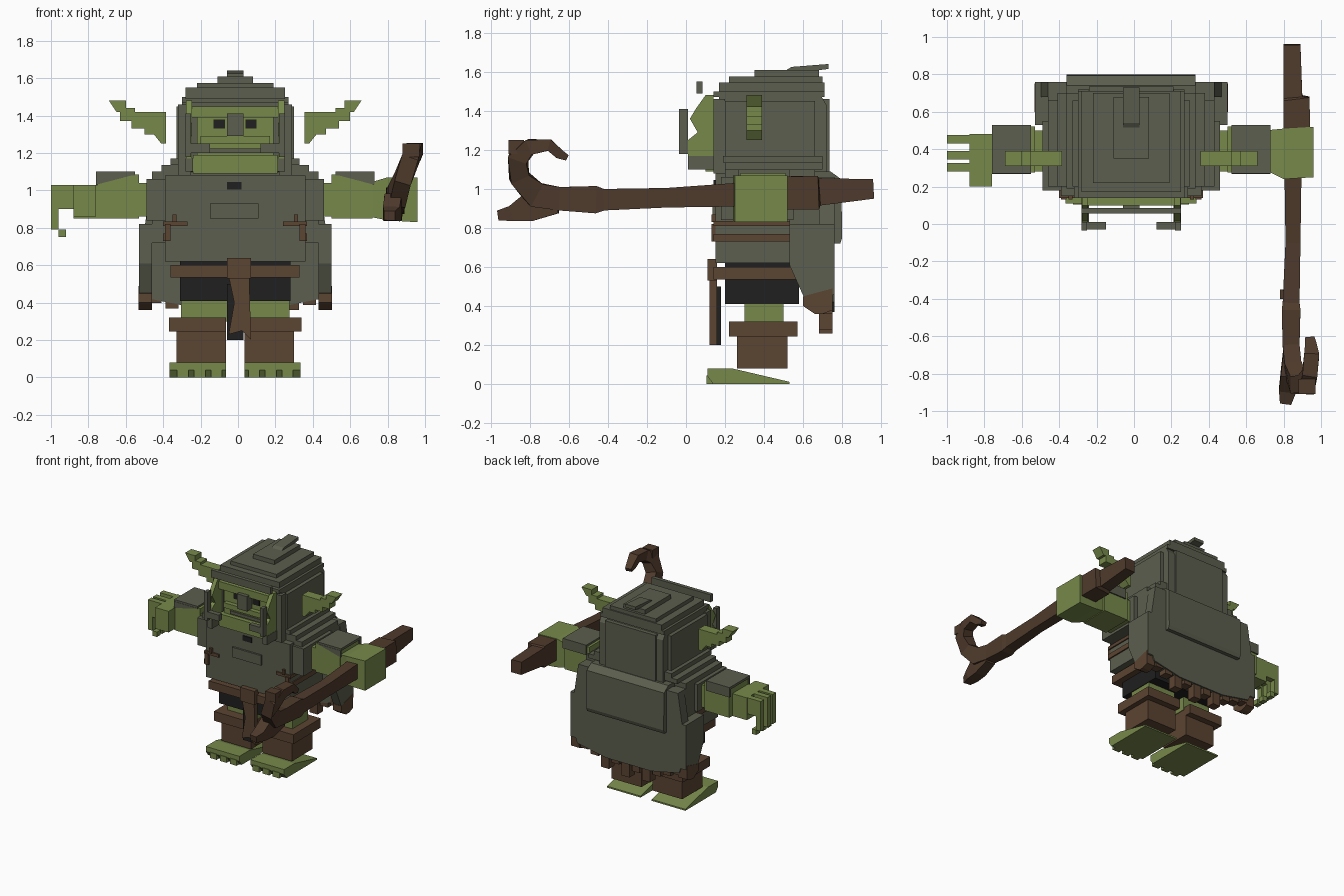
import bpy, bmesh
from mathutils import Vector

CX = -0.015  # symmetry plane of the body


def material(name, rgb):
    m = bpy.data.materials.new(name)
    m.diffuse_color = (*rgb, 1)
    return m


CLOTH = material("grey_green_cloth", (0.105, 0.112, 0.076))
SKIN = material("green_skin", (0.185, 0.25, 0.07))
BROWN = material("brown_leather", (0.105, 0.058, 0.032))
WOOD = material("dark_wood", (0.078, 0.043, 0.025))
BLACK = material("black_cloth", (0.014, 0.014, 0.014))


def finish(name, bm, mat):
    bmesh.ops.recalc_face_normals(bm, faces=bm.faces)
    me = bpy.data.meshes.new(name)
    bm.to_mesh(me)
    bm.free()
    me.materials.append(mat)
    ob = bpy.data.objects.new(name, me)
    bpy.context.collection.objects.link(ob)
    return ob


def add_loft(bm, rings):
    loops = [[bm.verts.new(p) for p in r] for r in rings]
    n = len(loops[0])
    for a, b in zip(loops, loops[1:]):
        for i in range(n):
            bm.faces.new((a[i], a[(i + 1) % n], b[(i + 1) % n], b[i]))
    bm.faces.new(loops[0])
    bm.faces.new(loops[-1])


def boxes(name, mat, items, mirror=False):
    """Each item is x0, x1, y0, y1, z0, z1; mirror repeats it across CX."""
    bm = bmesh.new()
    for x0, x1, y0, y1, z0, z1 in items:
        spans = [(x0, x1)] + ([(2 * CX - x1, 2 * CX - x0)] if mirror else [])
        for a, b in spans:
            add_loft(bm, [[(a, y0, z), (b, y0, z), (b, y1, z), (a, y1, z)] for z in (z0, z1)])
    return finish(name, bm, mat)


def prism(name, mat, profile, lo, hi, axis, mirror=False):
    """Extrude a profile: (y, z) along x, or (x, z) along y."""
    bm = bmesh.new()
    for s in ((1, -1) if mirror else (1,)):
        def put(p, t):
            x, y, z = (t, p[0], p[1]) if axis == "x" else (p[0], t, p[1])
            return (x if s == 1 else 2 * CX - x, y, z)
        add_loft(bm, [[put(p, t) for p in profile] for t in (lo, hi)])
    return finish(name, bm, mat)


def rod(name, mat, path):
    """Square rod through points x, y, z with half width and half height."""
    bm, rings = bmesh.new(), []
    pts = [Vector(p[:3]) for p in path]
    for i, p in enumerate(path):
        t = (pts[min(i + 1, len(pts) - 1)] - pts[max(i - 1, 0)]).normalized()
        side = (Vector((1, 0, 0)) - t * t.x).normalized()
        up = t.cross(side)
        rings.append([pts[i] + side * p[3] * a + up * p[4] * b
                      for a, b in ((-1, -1), (1, -1), (1, 1), (-1, 1))])
    add_loft(bm, rings)
    return finish(name, bm, mat)


# Torso, with stepped shoulders and a narrower waist
boxes("torso", CLOTH, [
    (-0.49, 0.46, 0.18, 0.55, 0.84, 1.06),
    (-0.39, 0.36, 0.15, 0.57, 0.62, 1.08),
    (-0.46, 0.43, 0.20, 0.66, 1.06, 1.10),
    (-0.41, 0.38, 0.20, 0.70, 1.10, 1.135),
    (-0.36, 0.33, 0.19, 0.70, 1.135, 1.17)])
boxes("chest_plate", CLOTH, [(-0.15, 0.11, 0.135, 0.16, 0.85, 0.93)])
boxes("collar_hole", BLACK, [(-0.06, 0.02, 0.142, 0.16, 1.005, 1.045)])
boxes("chest_trim", BROWN, [
    (0.24, 0.37, 0.14, 0.53, 0.81, 0.835),
    (0.33, 0.37, 0.14, 0.53, 0.73, 0.77),
    (0.33, 0.36, 0.13, 0.16, 0.73, 0.82),
    (0.30, 0.32, 0.13, 0.16, 0.83, 0.87)], mirror=True)

# Cape with side walls, a raised back panel and a ragged hem
prism("cape_back", CLOTH, [(-0.46, 1.06), (-0.50, 0.80), (-0.53, 0.60), (-0.47, 0.42), (-0.22, 0.37),
      (0.19, 0.37), (0.44, 0.42), (0.50, 0.60), (0.47, 0.80), (0.43, 1.06)], 0.68, 0.76, "y")
prism("cape_side", CLOTH, [(0.53, 0.82), (0.76, 0.82), (0.76, 0.46), (0.62, 0.41), (0.53, 0.61)],
      0.43, 0.50, "x", mirror=True)
boxes("cape_shoulder", CLOTH, [(0.34, 0.43, 0.53, 0.72, 0.72, 1.06)], mirror=True)
prism("back_panel", CLOTH, [(0.70, 0.72), (0.79, 0.72), (0.80, 0.75), (0.795, 1.05), (0.74, 1.09), (0.65, 1.09)],
      -0.36, 0.33, "x")
hem = []
for i, drop in enumerate((0.03, 0.04, 0.05, 0.12, 0.07, 0.13, 0.05, 0.11, 0.04, 0.03)):
    x = -0.45 + i * 0.092
    base = 0.39 + 0.2 * max(0, abs(x - CX) - 0.25)
    hem.append((x - 0.03, x + 0.04, 0.68, 0.75, base - drop, base + 0.05))
boxes("cape_hem", BROWN, hem)
prism("cape_side_hem", BROWN, [(0.60, 0.40), (0.60, 0.45), (0.75, 0.49), (0.75, 0.38), (0.70, 0.36), (0.66, 0.36)],
      0.43, 0.503, "x", mirror=True)

# Hood: a block with a rounded back and shrinking tiers
prism("hood", CLOTH, [(0.17, 1.10), (0.17, 1.48), (0.69, 1.48), (0.72, 1.43), (0.72, 1.08)], -0.30, 0.27, "x")
boxes("hood_back_panel", CLOTH, [(-0.24, 0.21, 0.70, 0.735, 1.08, 1.46)])
boxes("hood_sides", CLOTH, [(0.27, 0.30, 0.20, 0.66, 1.10, 1.45), (0.22, 0.29, 0.14, 0.20, 1.08, 1.46)], mirror=True)
boxes("hood_tiers", CLOTH, [
    (-0.30, 0.27, 0.14, 0.71, 1.47, 1.50),
    (-0.28, 0.25, 0.17, 0.71, 1.50, 1.545),
    (-0.22, 0.19, 0.22, 0.70, 1.545, 1.575),
    (-0.11, 0.08, 0.35, 0.68, 1.575, 1.61)])
prism("hood_tip", CLOTH, [(0.50, 1.60), (0.54, 1.625), (0.73, 1.64), (0.73, 1.615), (0.62, 1.60)], -0.06, 0.03, "x")
boxes("hood_brim", CLOTH, [(-0.28, 0.25, 0.055, 0.085, 1.49, 1.55)])

# Face
boxes("face", SKIN, [
    (-0.22, 0.19, 0.135, 0.18, 1.18, 1.42),
    (-0.24, 0.21, 0.10, 0.19, 1.09, 1.19)])
boxes("brow", SKIN, [(-0.25, 0.22, 0.10, 0.17, 1.39, 1.45), (-0.20, 0.17, 0.10, 0.17, 1.25, 1.29)])
boxes("eyes", BLACK, [(0.04, 0.10, 0.127, 0.136, 1.33, 1.38)], mirror=True)
boxes("nose", CLOTH, [(-0.06, 0.03, 0.07, 0.15, 1.29, 1.41)])
boxes("mouth", CLOTH, [(-0.16, 0.13, 0.125, 0.136, 1.20, 1.225)])
boxes("face_flaps", CLOTH, [
    (0.12, 0.25, -0.03, 0.01, 1.20, 1.25),
    (0.22, 0.25, -0.035, 0.01, 1.18, 1.41),
    (0.21, 0.25, 0.01, 0.14, 1.10, 1.17)], mirror=True)
prism("cheeks", SKIN, [(0.01, 1.17), (0.01, 1.25), (0.06, 1.29), (0.02, 1.36), (0.05, 1.41), (0.10, 1.48),
      (0.14, 1.48), (0.14, 1.17)], 0.215, 0.248, "x", mirror=True)

# Ears, stepped and swept upward
prism("ear", SKIN, [(0.355, 1.25), (0.355, 1.42), (0.52, 1.42), (0.52, 1.44), (0.57, 1.44), (0.57, 1.48), (0.66, 1.48),
      (0.62, 1.42), (0.60, 1.42), (0.60, 1.37), (0.54, 1.37), (0.54, 1.33), (0.47, 1.33), (0.47, 1.30),
      (0.42, 1.30), (0.38, 1.25)], 0.31, 0.39, "y", mirror=True)

# Arms with draped sleeves
boxes("arms", SKIN, [(0.45, 0.52, 0.28, 0.50, 0.86, 1.04), (0.50, 0.72, 0.275, 0.52, 0.85, 1.085)], mirror=True)
boxes("sleeves", CLOTH, [
    (0.52, 0.73, 0.27, 0.53, 1.08, 1.10),
    (0.52, 0.73, 0.51, 0.53, 1.02, 1.09)], mirror=True)
prism("sleeve_fold", CLOTH, [(0.52, 1.085), (0.73, 1.085), (0.73, 1.03)], 0.268, 0.28, "y", mirror=True)

# Open hand with bent fingers
boxes("open_hand", SKIN, [
    (-0.88, -0.74, 0.28, 0.48, 0.85, 1.03),
    (-0.88, -0.76, 0.20, 0.28, 0.86, 1.03)])
fingers = []
for y in (0.28, 0.345, 0.43):
    fingers += [(-1.0, -0.87, y, y + 0.045, 0.90, 1.03),
                (-1.0, -0.96, y, y + 0.045, 0.79, 0.90),
                (-0.96, -0.92, y, y + 0.045, 0.75, 0.79)]
boxes("fingers", SKIN, fingers)

# Fist around the staff
bm = bmesh.new()
add_loft(bm, [[(x, y0, z0), (x, y1, z0), (x, y1, z1), (x, y0, z1)] for x, y0, y1, z0, z1 in
              ((0.70, 0.29, 0.50, 0.86, 1.04), (0.80, 0.24, 0.51, 0.84, 1.07), (0.96, 0.25, 0.52, 0.83, 1.07))])
finish("gripping_hand", bm, SKIN)

# Crooked staff
rod("staff", WOOD, [
    (0.845, 0.96, 1.00, 0.045, 0.05), (0.85, 0.68, 0.985, 0.05, 0.07), (0.87, 0.67, 0.98, 0.07, 0.085),
    (0.87, 0.52, 0.98, 0.07, 0.085), (0.85, 0.25, 0.97, 0.045, 0.06), (0.85, -0.10, 0.955, 0.04, 0.05),
    (0.84, -0.42, 0.945, 0.045, 0.055), (0.84, -0.46, 0.945, 0.05, 0.07), (0.84, -0.65, 0.95, 0.045, 0.06),
    (0.85, -0.77, 0.97, 0.045, 0.065),
    (0.88, -0.855, 1.06, 0.045, 0.05), (0.92, -0.86, 1.16, 0.045, 0.05), (0.94, -0.80, 1.215, 0.04, 0.04),
    (0.95, -0.70, 1.225, 0.04, 0.03), (0.945, -0.65, 1.18, 0.03, 0.025), (0.94, -0.61, 1.16, 0.025, 0.015)])
rod("staff_spur", WOOD, [(0.84, -0.66, 0.93, 0.04, 0.055), (0.83, -0.80, 0.91, 0.045, 0.075),
                         (0.82, -0.89, 0.875, 0.045, 0.04), (0.81, -0.96, 0.865, 0.03, 0.025)])
boxes("staff_knots", WOOD, [(0.88, 0.97, -0.91, -0.83, 1.18, 1.25), (0.78, 0.82, -0.40, -0.35, 0.93, 0.97)])

# Hips, belt and hanging straps
boxes("hips", BLACK, [(-0.31, 0.28, 0.20, 0.58, 0.41, 0.62), (-0.06, 0.03, 0.15, 0.18, 0.20, 0.50)])
boxes("belt", BROWN, [(-0.36, 0.33, 0.14, 0.57, 0.535, 0.60)])
boxes("buckle", BROWN, [(-0.06, 0.07, 0.11, 0.16, 0.53, 0.64)])
prism("front_strap", BROWN, [(-0.05, 0.54), (0.06, 0.54), (0.07, 0.20), (0.02, 0.25), (-0.05, 0.23), (-0.02, 0.40)],
      0.12, 0.16, "y")

# Legs, boots and splayed feet
boxes("thighs", SKIN, [(0.03, 0.275, 0.30, 0.50, 0.30, 0.42)], mirror=True)
boxes("boot_cuffs", BROWN, [(0.035, 0.34, 0.22, 0.57, 0.245, 0.32)], mirror=True)
boxes("boots", BROWN, [(0.035, 0.30, 0.26, 0.52, 0.08, 0.25)], mirror=True)
prism("feet", SKIN, [(0.14, 0.0), (0.11, 0.04), (0.11, 0.08), (0.24, 0.08), (0.53, 0.012), (0.53, 0.0)],
      0.035, 0.335, "x", mirror=True)
boxes("toes", SKIN, [(x, x + 0.06, 0.105, 0.20, 0.0, 0.045) for x in (0.055, 0.145, 0.235)], mirror=True)
